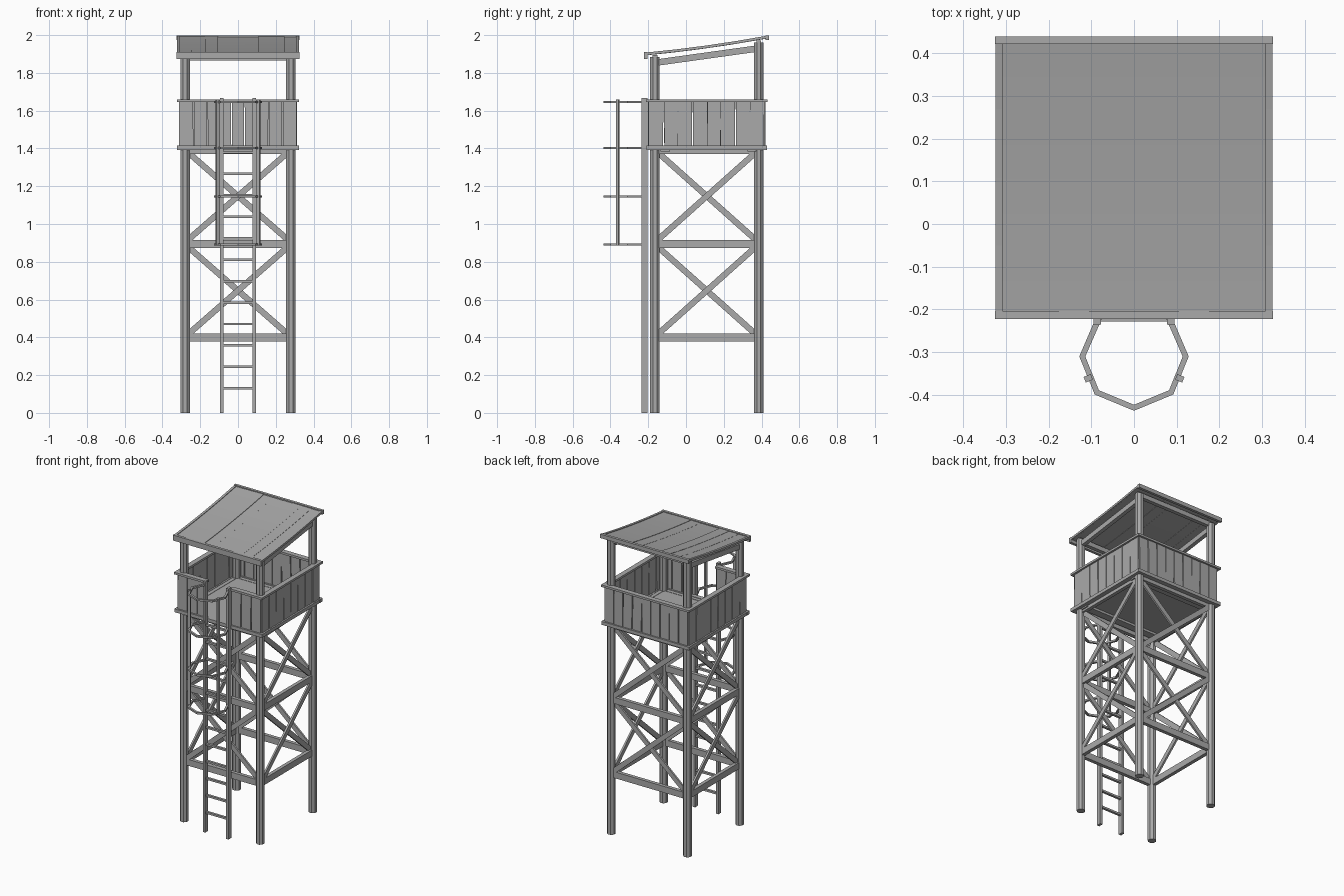
import bpy, bmesh, math, random
from mathutils import Vector, Matrix

random.seed(4)
if "Cube" in bpy.data.objects:
    bpy.data.objects.remove(bpy.data.objects["Cube"])

wood = bpy.data.materials.new("weathered grey")
wood.use_nodes = True
GREY = (0.4, 0.4, 0.4, 1)
wood.diffuse_color = GREY
wood.node_tree.nodes["Principled BSDF"].inputs["Base Color"].default_value = GREY

MID = 0.11                 # y of the tower centre
PX, PY = 0.28, 0.275       # post offsets from the tower centre
WX, WY = 0.307, 0.304      # parapet offsets from the tower centre


def finish(name, bm):
    mesh = bpy.data.meshes.new(name)
    bmesh.ops.recalc_face_normals(bm, faces=bm.faces)
    bm.to_mesh(mesh)
    bm.free()
    mesh.materials.append(wood)
    ob = bpy.data.objects.new(name, mesh)
    bpy.context.collection.objects.link(ob)
    return ob


def beam(bm, a, b, width, depth, normal):
    """Box from a to b; depth runs along normal, width across it."""
    a, b = Vector(a), Vector(b)
    d = (b - a).normalized()
    n = Vector(normal)
    n = (n - d * n.dot(d)).normalized()
    side = n.cross(d)
    rot = Matrix((side, n, d)).transposed().to_4x4()
    size = Matrix.Diagonal((width, depth, (b - a).length, 1))
    bmesh.ops.create_cube(bm, size=1, matrix=Matrix.Translation((a + b) / 2) @ rot @ size)


def roof_z(y):
    t = (y + 0.22) / 0.65
    return 1.9 + 0.09 * t - 0.03 * t * (1 - t)


# The four faces: outward normal, direction along the face, distance out, half length
FACES = {
    "front": (Vector((0, -1, 0)), Vector((1, 0, 0)), PY, PX, WY, WX),
    "back": (Vector((0, 1, 0)), Vector((-1, 0, 0)), PY, PX, WY, WX),
    "right": (Vector((-1, 0, 0)), Vector((0, -1, 0)), PX, PY, WX, WY),
    "left": (Vector((1, 0, 0)), Vector((0, 1, 0)), PX, PY, WX, WY),
}
centre = Vector((0, MID, 0))


def at(out, along, o, s, z):
    return centre + out * o + along * s + Vector((0, 0, z))


# Corner posts
for sy, end in ((-1, "front"), (1, "back")):
    for sx, hand in ((-1, "right"), (1, "left")):
        bm = bmesh.new()
        y = MID + sy * PY
        top = roof_z(y) - 0.02
        bmesh.ops.create_cone(
            bm, cap_ends=True, segments=8, radius1=0.027, radius2=0.027, depth=top,
            matrix=Matrix.Translation((sx * PX, y, top / 2)) @ Matrix.Rotation(math.pi / 8, 4, "Z"))
        finish(f"{end}_{hand}_post", bm)

# Horizontal ties and crossed braces on each face
for name, (out, along, dist, half, _, _) in FACES.items():
    bm = bmesh.new()
    for z in (0.4, 0.895, 1.392):
        beam(bm, at(out, along, dist, -half, z), at(out, along, dist, half, z), 0.042, 0.024, out)
    finish(name + "_ties", bm)
    bm = bmesh.new()
    for low, high in ((0.42, 0.875), (0.92, 1.375)):
        for s, shift in ((1, 0.006), (-1, -0.006)):
            beam(bm, at(out, along, dist + shift, -s * (half - 0.02), low),
                 at(out, along, dist + shift, s * (half - 0.02), high), 0.032, 0.012, out)
    finish(name + "_braces", bm)

# Platform floor with joists and edge boards
bm = bmesh.new()
count = 8
step = 2 * WX / count
for i in range(count):
    x = -WX + step * (i + 0.5)
    beam(bm, (x, MID - WY, 1.405), (x, MID + WY, 1.405), step, 0.012, (0, 0, 1))
finish("platform_floor", bm)
bm = bmesh.new()
for y in (MID - 0.22, MID + 0.24):
    beam(bm, (-0.3, y, 1.393), (0.3, y, 1.393), 0.05, 0.018, (0, 0, 1))
finish("platform_joists", bm)

# Parapet planks, with an opening for the ladder at the front
OPEN = 0.09
for name, (out, along, _, _, dist, half) in FACES.items():
    planks, rails, ledge = bmesh.new(), bmesh.new(), bmesh.new()
    runs = [(-half, -OPEN), (OPEN, half)] if name == "front" else [(-half, half)]
    for lo, hi in runs:
        n = round((hi - lo) / 0.072)
        w = (hi - lo) / n
        for i in range(n):
            s = lo + w * (i + 0.5)
            lean = random.uniform(-0.002, 0.002)
            o = dist + random.uniform(-0.002, 0.002)
            beam(planks, at(out, along, o, s - lean, 1.415), at(out, along, o, s + lean, 1.648),
                 w - 0.005, 0.01, out)
        e0 = lo - 0.016 if lo == -half else lo
        e1 = hi + 0.016 if hi == half else hi
        beam(rails, at(out, along, dist, e0, 1.652), at(out, along, dist, e1, 1.652), 0.014, 0.034, out)
    beam(ledge, at(out, along, dist, -half - 0.016, 1.404),
         at(out, along, dist, half + 0.016, 1.404), 0.022, 0.03, out)
    finish(name + "_parapet_planks", planks)
    finish(name + "_parapet_rail", rails)
    finish(name + "_platform_edge", ledge)

# Sagging roof boards
bm = bmesh.new()
rows = 8
boards = 9
edges = [-0.315 + 0.63 * i / boards for i in range(boards + 1)]
for x0, x1 in zip(edges, edges[1:]):
    lift = random.uniform(-0.002, 0.002)
    prev = None
    for r in range(rows + 1):
        y = -0.215 + 0.64 * r / rows
        z = roof_z(y) + lift
        ring = [bm.verts.new(p) for p in ((x0, y, z - 0.006), (x1, y, z - 0.006),
                                          (x1, y, z + 0.004), (x0, y, z + 0.004))]
        if prev:
            for k in range(4):
                j = (k + 1) % 4
                bm.faces.new((prev[k], prev[j], ring[j], ring[k]))
        if r in (0, rows):
            bm.faces.new(ring)
        prev = ring
finish("roof_boards", bm)

# Roof edge trim
bm = bmesh.new()
beam(bm, (-0.325, -0.213, 1.892), (0.325, -0.213, 1.892), 0.036, 0.018, (0, 1, 0))
beam(bm, (-0.325, 0.43, 1.986), (0.325, 0.43, 1.986), 0.026, 0.018, (0, 1, 0))
for s in (-1, 1):
    ys = [-0.21 + 0.16 * i for i in range(5)]
    for y0, y1 in zip(ys, ys[1:]):
        beam(bm, (s * 0.316, y0, roof_z(y0)), (s * 0.316, y1, roof_z(y1)), 0.016, 0.014, (0, 0, 1))
finish("roof_trim", bm)

# Beams carrying the roof
bm = bmesh.new()
y0, y1 = MID - PY, MID + PY
for s in (-1, 1):
    beam(bm, (s * PX, y0, roof_z(y0) - 0.052), (s * PX, y1, roof_z(y1) - 0.052), 0.026, 0.034, (0, 0, 1))
for y in (y0, y1):
    beam(bm, (-0.3, y, roof_z(y) - 0.026), (0.3, y, roof_z(y) - 0.026), 0.026, 0.03, (0, 0, 1))
finish("roof_beams", bm)

# Ladder
LY = -0.22
for s, hand in ((-1, "right"), (1, "left")):
    bm = bmesh.new()
    beam(bm, (s * 0.086, LY, 0), (s * 0.086, LY, 1.668), 0.018, 0.03, (0, 1, 0))
    finish(hand + "_ladder_rail", bm)
bm = bmesh.new()
for i in range(12):
    z = 0.13 + 0.1135 * i
    beam(bm, (-0.086, LY, z), (0.086, LY, z), 0.013, 0.016, (0, 1, 0))
finish("ladder_rungs", bm)

# Safety cage: mitred hoops and two uprights
half_hoop = [(0.082, LY), (0.121, -0.31), (0.087, -0.394), (0, -0.43)]
path = [Vector(p) for p in half_hoop] + [Vector((-x, y)) for x, y in half_hoop[-2::-1]]
bm = bmesh.new()
for z in (0.892, 1.145, 1.402, 1.646):
    prev = None
    for i, p in enumerate(path):
        d0 = (p - path[max(i - 1, 0)]).normalized()
        d1 = (path[min(i + 1, len(path) - 1)] - p).normalized()
        t = (d0 + d1).normalized()
        side = Vector((-t.y, t.x)) * 0.007
        ring = [bm.verts.new((*(p + side * a), z + b * 0.006))
                for a, b in ((-1, -1), (1, -1), (1, 1), (-1, 1))]
        if prev:
            for k in range(4):
                j = (k + 1) % 4
                bm.faces.new((prev[k], prev[j], ring[j], ring[k]))
        if i in (0, len(path) - 1):
            bm.faces.new(ring)
        prev = ring
finish("cage_hoops", bm)
for s, hand in ((-1, "right"), (1, "left")):
    bm = bmesh.new()
    beam(bm, (s * 0.107, -0.361, 0.885), (s * 0.107, -0.361, 1.658), 0.014, 0.018, (s * 0.93, -0.37, 0))
    finish(hand + "_cage_upright", bm)
